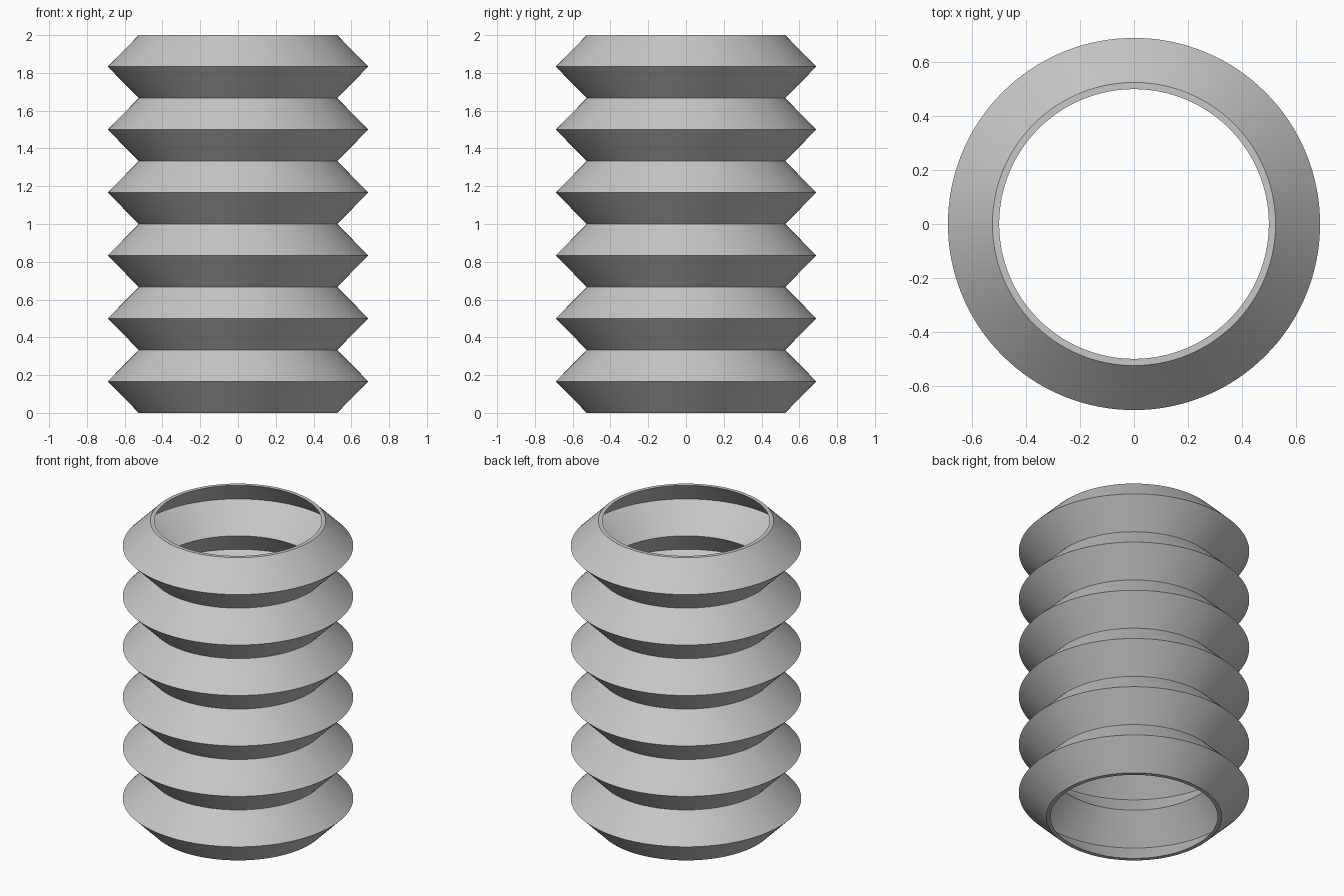
import bpy
import bmesh
import math

cube = bpy.data.objects.get("Cube")
if cube:
    bpy.data.objects.remove(cube, do_unlink=True)

SEGMENTS = 128
FOLDS = 6
HEIGHT = 2.0
VALLEY, PEAK, WALL = 0.525, 0.69, 0.025

# Plain grey material
grey = bpy.data.materials.new("light grey")
grey.use_nodes = True
colour = (0.57, 0.57, 0.57, 1)
grey.diffuse_color = colour
grey.node_tree.nodes["Principled BSDF"].inputs["Base Color"].default_value = colour

# Closed wall section: zigzag up the outside, back down the inside
steps = 2 * FOLDS
outer = [(PEAK if i % 2 else VALLEY, HEIGHT * i / steps) for i in range(steps + 1)]
inner = [(r - WALL, z) for r, z in reversed(outer)]
section = outer + inner

# Revolve the section into the bellows tube
bm = bmesh.new()
rings = []
for r, z in section:
    angles = [math.tau * k / SEGMENTS for k in range(SEGMENTS)]
    rings.append([bm.verts.new((r * math.cos(a), r * math.sin(a), z)) for a in angles])
for i, low in enumerate(rings):
    high = rings[(i + 1) % len(rings)]
    for k in range(SEGMENTS):
        n = (k + 1) % SEGMENTS
        bm.faces.new((low[k], low[n], high[n], high[k]))
bmesh.ops.recalc_face_normals(bm, faces=bm.faces)

mesh = bpy.data.meshes.new("bellows_tube")
bm.to_mesh(mesh)
bm.free()
mesh.materials.append(grey)
bellows = bpy.data.objects.new("bellows_tube", mesh)
bpy.context.collection.objects.link(bellows)

# Smooth around the tube, crisp at the folds
bpy.ops.object.select_all(action='DESELECT')
bellows.select_set(True)
bpy.context.view_layer.objects.active = bellows
bpy.ops.object.shade_smooth_by_angle(angle=math.radians(30))
